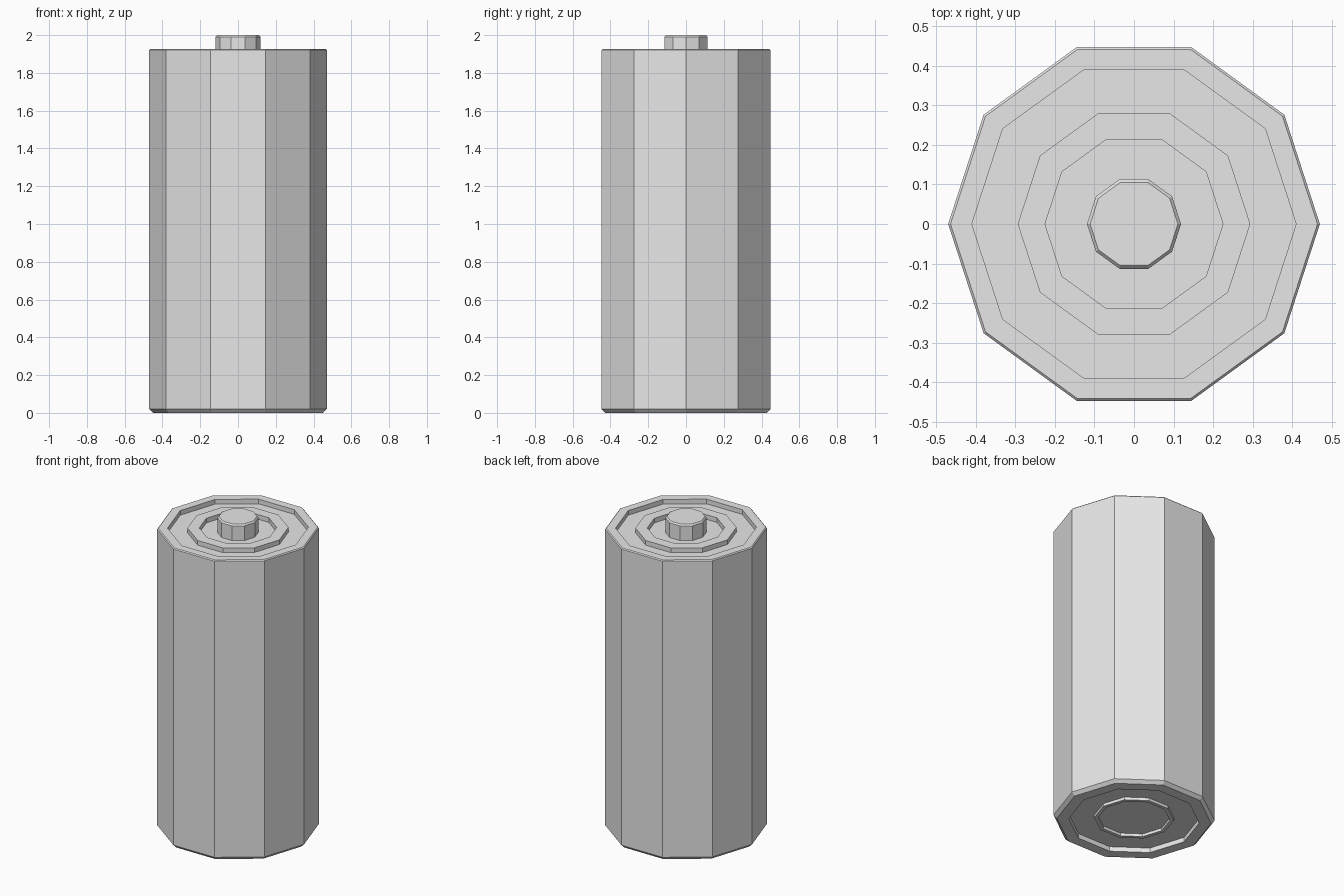
import bpy
import bmesh
from math import cos, sin, tau

SIDES = 10

cube = bpy.data.objects.get("Cube")
if cube:
    bpy.data.objects.remove(cube, do_unlink=True)

# One plain grey for the whole cell
grey = bpy.data.materials.new("light grey")
grey.use_nodes = True
grey.diffuse_color = (0.8, 0.8, 0.8, 1)
grey.node_tree.nodes["Principled BSDF"].inputs["Base Color"].default_value = (0.8, 0.8, 0.8, 1)


def lathe(name, profile):
    """Turn a (radius, height) profile, bottom to top, into a closed ten-sided solid."""
    bm = bmesh.new()
    rings = [[bm.verts.new((r * cos(tau * i / SIDES), r * sin(tau * i / SIDES), z))
              for i in range(SIDES)] for r, z in profile]
    for low, high in zip(rings, rings[1:]):
        for i in range(SIDES):
            j = (i + 1) % SIDES
            bm.faces.new((low[i], low[j], high[j], high[i]))
    bm.faces.new(rings[0][::-1])
    bm.faces.new(rings[-1])
    bmesh.ops.recalc_face_normals(bm, faces=bm.faces)
    mesh = bpy.data.meshes.new(name)
    bm.to_mesh(mesh)
    bm.free()
    mesh.materials.append(grey)
    obj = bpy.data.objects.new(name, mesh)
    bpy.context.collection.objects.link(obj)
    return obj


TOP, GROOVE = 1.927, 1.897   # rim height and floor of the top grooves
FLOOR, LIP = 0.03, 0.012     # recessed base and its small raised ring

base = [(0.21, FLOOR), (0.21, LIP), (0.232, LIP), (0.232, FLOOR),
        (0.38, FLOOR), (0.38, 0), (0.45, 0)]
wall = [(0.47, 0.02), (0.47, TOP - 0.006), (0.464, TOP)]
cap = [(0.41, TOP), (0.41, GROOVE), (0.294, GROOVE), (0.294, TOP),
       (0.225, TOP), (0.225, GROOVE)]
terminal = [(0.119, GROOVE), (0.119, 1.991), (0.111, 2.0)]

lathe("battery_body", base + wall + cap + terminal)
